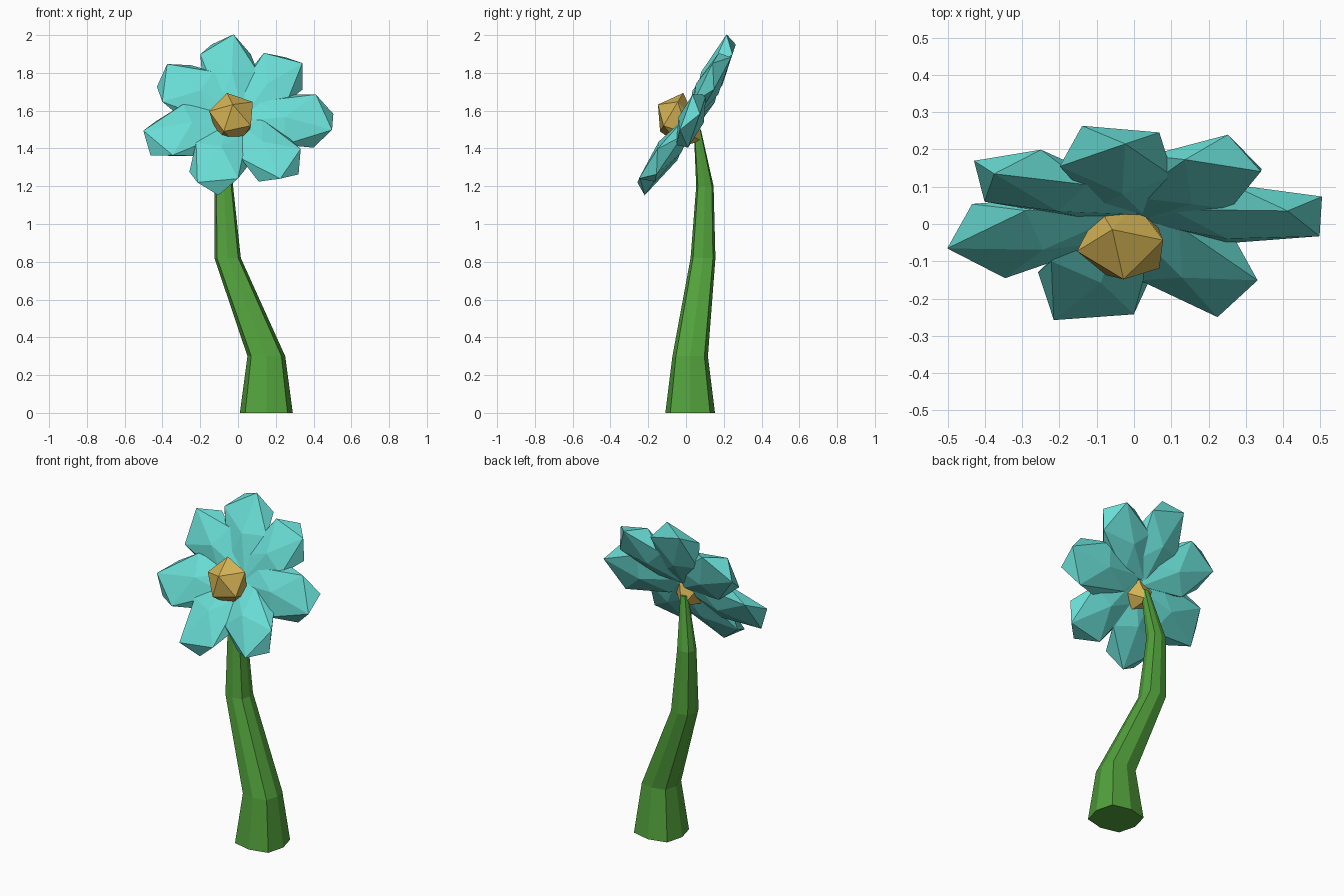
import bpy, bmesh, math
from mathutils import Matrix

if "Cube" in bpy.data.objects:
    bpy.data.objects.remove(bpy.data.objects["Cube"])


def material(name, rgb):
    m = bpy.data.materials.new(name)
    m.diffuse_color = (*rgb, 1)
    m.use_nodes = True
    m.node_tree.nodes["Principled BSDF"].inputs["Base Color"].default_value = m.diffuse_color
    return m


def add_object(name, bm, mat, matrix=Matrix()):
    bmesh.ops.recalc_face_normals(bm, faces=bm.faces)
    me = bpy.data.meshes.new(name)
    bm.to_mesh(me)
    bm.free()
    me.materials.append(mat)
    ob = bpy.data.objects.new(name, me)
    ob.matrix_world = matrix
    bpy.context.collection.objects.link(ob)
    return ob


green = material("stem_green", (0.085, 0.36, 0.045))
teal = material("petal_teal", (0.14, 0.72, 0.66))
gold = material("centre_gold", (0.66, 0.45, 0.09))

# Stem: bent, tapering tube with a rounded-square, eight-sided section (x, y, z, radius)
path = [(0.15, 0.022, 0, 0.14), (0.15, 0.022, 0.30, 0.10),
        (-0.055, 0.09, 0.82, 0.07), (-0.075, 0.10, 1.20, 0.049),
        (-0.03, 0.06, 1.50, 0.02)]
section = [(1, 0), (.8, .8), (0, 1), (-.8, .8),
           (-1, 0), (-.8, -.8), (0, -1), (.8, -.8)]
bm = bmesh.new()
rings = [[bm.verts.new((x + r * a, y + 0.94 * r * b, z)) for a, b in section]
         for x, y, z, r in path]
for lo, hi in zip(rings, rings[1:]):
    for i in range(8):
        j = (i + 1) % 8
        bm.faces.new((lo[i], lo[j], hi[j], hi[i]))
bm.faces.new(rings[0][::-1])
bm.faces.new(rings[-1])
add_object("stem", bm, green)

# Flower head frame: tilted so its local z looks forward and up
tilt = Matrix.Rotation(math.radians(59), 4, 'X')
head = Matrix.Translation((0, 0.034, 1.563)) @ tilt

# Twelve corners of an icosahedron standing on an edge
PHI = (1 + 5 ** 0.5) / 2
corners = []
for s in (-1, 1):
    for p in (-PHI, PHI):
        corners += [(0, s, p), (s, p, 0), (p, 0, s)]


# Petal: flattened, twisted icosahedron that narrows toward the centre
def petal(index, angle, length, lift, roll):
    bm = bmesh.new()
    twist = math.radians(55)
    c, s = math.cos(twist), math.sin(twist)
    size = math.sqrt(1 + PHI * PHI)
    for x, y, z in corners:
        r = length * (1 + z / PHI) / 2
        taper = 0.5 + 0.5 * min(1, r / 0.36)
        t = 0.195 * taper * (y * c + x * s) / size
        n = 0.08 * taper * (x * c - y * s) / size
        bm.verts.new((r, t, n + lift * r))
    bmesh.ops.convex_hull(bm, input=bm.verts)
    add_object(f"petal_{index + 1}", bm, teal,
               head @ Matrix.Rotation(math.radians(angle), 4, 'Z')
               @ Matrix.Rotation(math.radians(roll), 4, 'X'))


# angle, length, forward lift, roll
petals = [(100, .468, .08, 0), (49, .452, .05, 0), (-3, .502, 0, 10),
          (-55, .475, .09, 0), (-109, .49, .08, 0), (-161, .51, .03, 0),
          (147.5, .475, .03, -12)]
for k, args in enumerate(petals):
    petal(k, *args)

# Flower centre: stretched icosahedron, narrower and lower behind
bm = bmesh.new()
bmesh.ops.create_icosphere(bm, subdivisions=1, radius=1,
                           matrix=Matrix.Rotation(math.radians(-112), 4, 'Z'))
for v in bm.verts:
    back = v.co.z < 0
    w = 0.095 if back else 0.14
    v.co = (v.co.x * w, v.co.y * w - (0.045 if back else 0), v.co.z * 0.15)
add_object("flower_centre", bm, gold,
           Matrix.Translation((-0.028, -0.02, 1.555)) @ tilt)
